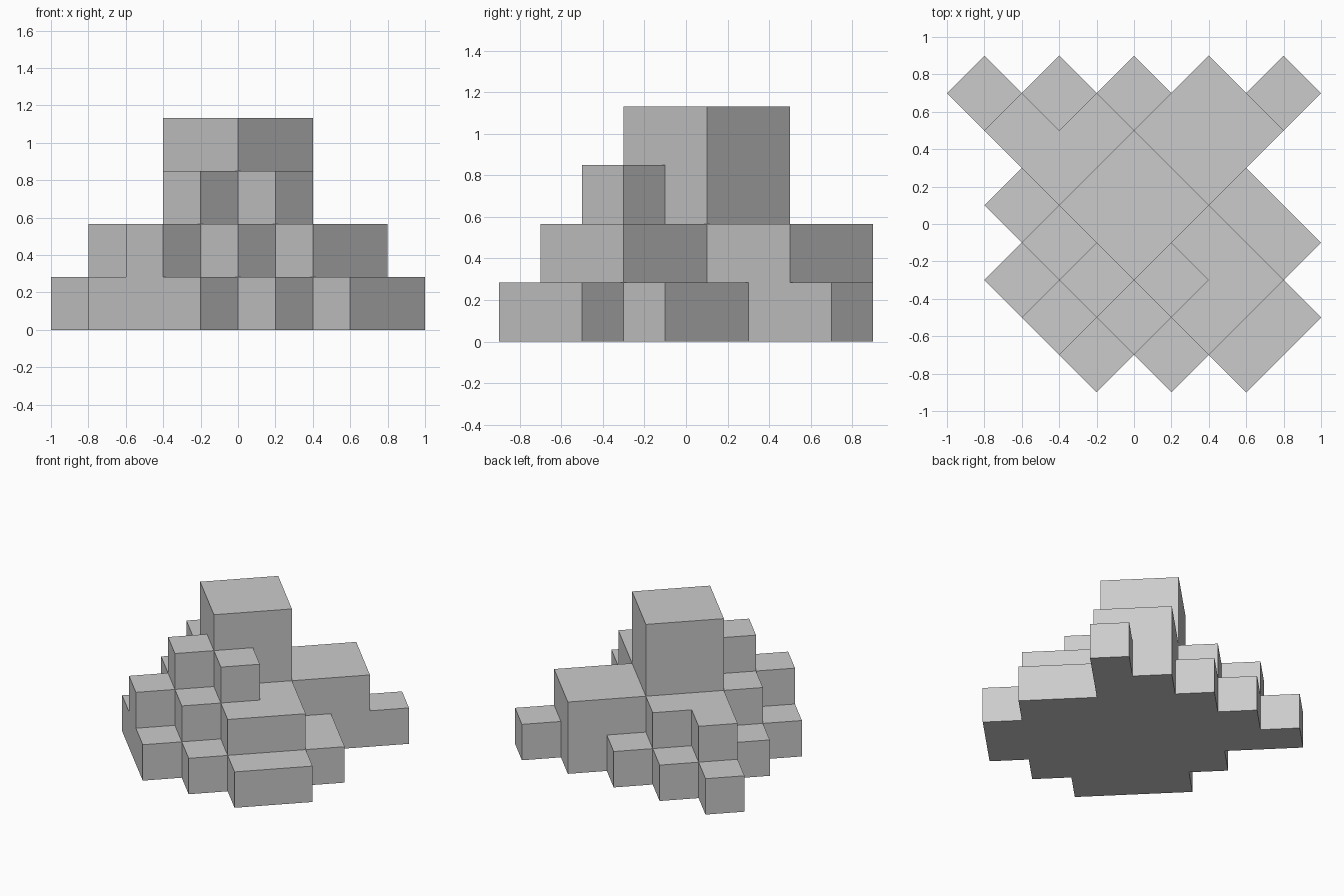
import bpy, bmesh
from math import sqrt
from mathutils import Vector

if "Cube" in bpy.data.objects:
    bpy.data.objects.remove(bpy.data.objects["Cube"])

# Column heights in cubes: each row runs front-left to back-right,
# rows listed from the back-left side to the front-right side
HEIGHTS = ["0010000",
           "0021000",
           "0122100",
           "1244220",
           "2344221",
           "1232100",
           "0122100",
           "0011000"]
H = 0.2                # half diagonal of one cube
EDGE = H * sqrt(2)     # cube edge length

# Occupied cells on a grid turned 45 degrees
cells = {(c - 3, 3 - r, k)
         for r, row in enumerate(HEIGHTS)
         for c, h in enumerate(row)
         for k in range(int(h))}


def place(i, j, k):
    """Grid corner to world position."""
    return Vector((H * (i - j), H * (i + j) + 0.1, EDGE * k))


# Outer skin: keep only cube sides that have no neighbour
bm = bmesh.new()
for cell in sorted(cells):
    for axis in range(3):
        for side in (0, 1):
            step = [0, 0, 0]
            step[axis] = 2 * side - 1
            if tuple(p + s for p, s in zip(cell, step)) in cells:
                continue
            quad = []
            for s, t in ((0, 0), (1, 0), (1, 1), (0, 1)):
                corner = list(cell)
                corner[axis] += side
                corner[(axis + 1) % 3] += s
                corner[(axis + 2) % 3] += t
                quad.append(bm.verts.new(place(*corner)))
            bm.faces.new(quad if side else quad[::-1])
bmesh.ops.remove_doubles(bm, verts=bm.verts, dist=0.001)

mesh = bpy.data.meshes.new("stepped_block_mound")
bm.to_mesh(mesh)
bm.free()
mound = bpy.data.objects.new("stepped_block_mound", mesh)
bpy.context.collection.objects.link(mound)
